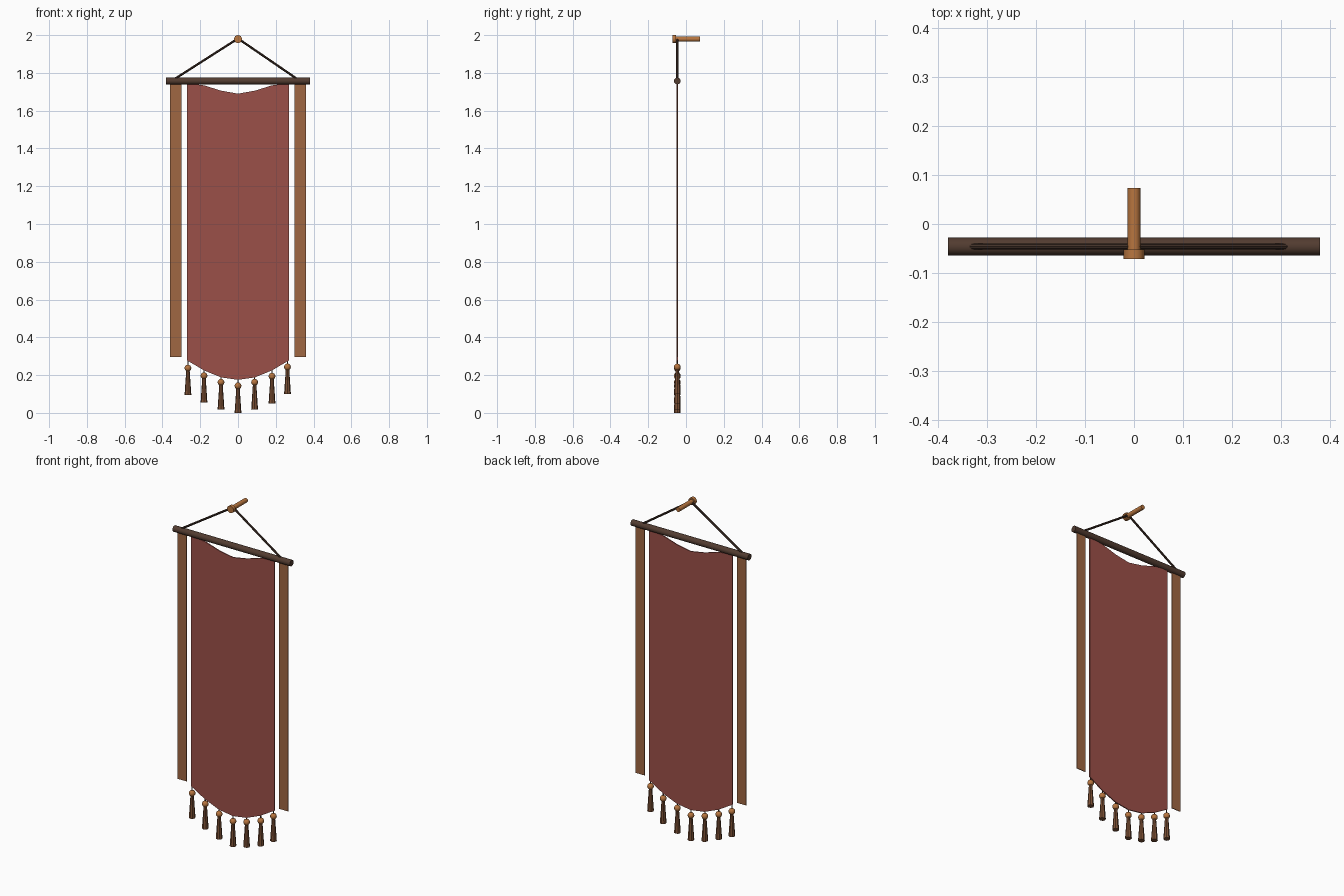
import bpy, bmesh
from mathutils import Vector

if "Cube" in bpy.data.objects:
    bpy.data.objects.remove(bpy.data.objects["Cube"])

Y = -0.046  # plane of the hanging parts


def mat(name, rgb):
    m = bpy.data.materials.new(name)
    m.diffuse_color = (*rgb, 1)
    m.use_nodes = True
    m.node_tree.nodes["Principled BSDF"].inputs["Base Color"].default_value = m.diffuse_color
    return m


DARK = mat("dark_wood", (0.085, 0.045, 0.03))
CORD = mat("cord", (0.06, 0.033, 0.023))
RED = mat("red_cloth", (0.33, 0.08, 0.065))
TAN = mat("tan_cloth", (0.35, 0.135, 0.055))
BEAD = mat("bead_wood", (0.48, 0.18, 0.05))
FRINGE = mat("fringe", (0.2, 0.08, 0.035))


def rod(name, a, b, r1, r2, sides, m):
    """Cylinder or cone from point a (radius r1) to point b (radius r2)."""
    a, b = Vector(a), Vector(b)
    d = b - a
    bpy.ops.mesh.primitive_cone_add(vertices=sides, radius1=r1, radius2=r2,
                                    depth=d.length, location=(a + b) / 2)
    o = bpy.context.object
    o.name = name
    o.rotation_euler = d.to_track_quat('Z', 'Y').to_euler()
    o.data.materials.append(m)
    bpy.ops.object.shade_smooth_by_angle()
    return o


def sheet(name, xs, tops, bottoms, thick, m):
    """Cloth panel: columns between a top and a bottom edge, with thickness."""
    bm = bmesh.new()
    rings = []
    for y in (Y - thick / 2, Y + thick / 2):
        rings.append(([bm.verts.new((x, y, z)) for x, z in zip(xs, tops)],
                      [bm.verts.new((x, y, z)) for x, z in zip(xs, bottoms)]))
    (ft, fb), (bt, bb) = rings
    for i in range(len(xs) - 1):
        j = i + 1
        bm.faces.new((fb[i], fb[j], ft[j], ft[i]))
        bm.faces.new((bb[j], bb[i], bt[i], bt[j]))
        bm.faces.new((ft[i], ft[j], bt[j], bt[i]))
        bm.faces.new((fb[j], fb[i], bb[i], bb[j]))
    for k in (0, -1):
        bm.faces.new((ft[k], fb[k], bb[k], bt[k]))
    bmesh.ops.recalc_face_normals(bm, faces=bm.faces)
    me = bpy.data.meshes.new(name)
    bm.to_mesh(me)
    bm.free()
    me.materials.append(m)
    o = bpy.data.objects.new(name, me)
    bpy.context.collection.objects.link(o)


# Wall peg with a wider head
rod("wall_peg", (0, -0.053, 1.979), (0, 0.074, 1.979), 0.013, 0.013, 16, BEAD)
rod("peg_head", (0, -0.071, 1.979), (0, -0.052, 1.979), 0.021, 0.021, 16, BEAD)

# Crossbar and the two hanging cords
rod("crossbar", (-0.38, Y, 1.757), (0.38, Y, 1.757), 0.018, 0.018, 16, DARK)
rod("cord_left", (-0.332, Y, 1.77), (0, Y, 1.982), 0.006, 0.006, 8, CORD)
rod("cord_right", (0.31, Y, 1.77), (0, Y, 1.982), 0.006, 0.006, 8, CORD)

# Main banner with sagging top and rounded bottom edge
xs = [-0.27, -0.18, -0.09, 0, 0.09, 0.18, 0.27]
bottoms = [0.278, 0.225, 0.188, 0.175, 0.188, 0.225, 0.278]
sheet("banner", xs, [1.745, 1.734, 1.706, 1.69, 1.706, 1.734, 1.745], bottoms, 0.006, RED)

# Side ribbons
for side, s in (("left", -1), ("right", 1)):
    sheet("ribbon_" + side, [s * 0.299, s * 0.359], [1.757] * 2, [0.297] * 2, 0.004, TAN)

# Tassels: thread, bead and flared fringe
tx = [-0.265, -0.18, -0.09, 0, 0.088, 0.18, 0.262]
tz = [0.237, 0.197, 0.162, 0.143, 0.162, 0.194, 0.243]
for i, (x, z, top) in enumerate(zip(tx, tz, bottoms), 1):
    rod(f"tassel_thread_{i}", (x, Y, z), (x, Y, top + 0.005), 0.003, 0.003, 6, CORD)
    bpy.ops.mesh.primitive_uv_sphere_add(segments=12, ring_count=8, radius=0.018, location=(x, Y, z))
    o = bpy.context.object
    o.name = f"tassel_bead_{i}"
    o.data.materials.append(BEAD)
    bpy.ops.object.shade_smooth()
    rod(f"tassel_fringe_{i}", (x, Y, z - 0.143), (x, Y, z - 0.01), 0.018, 0.009, 8, FRINGE)
